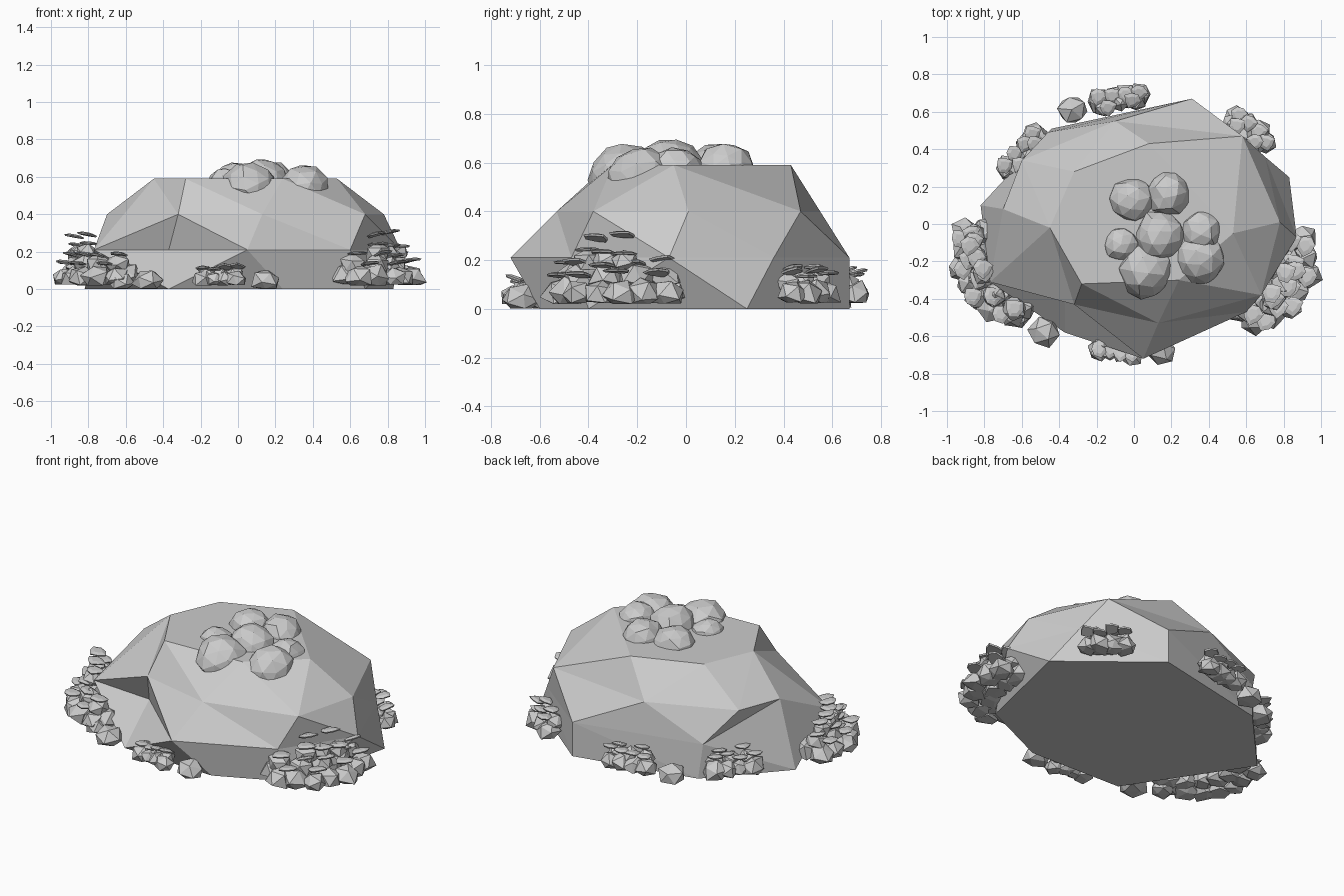
import bpy, bmesh, math, random
from mathutils import Vector, Matrix

random.seed(4)
cube = bpy.data.objects.get("Cube")
if cube:
    bpy.data.objects.remove(cube, do_unlink=True)

GREY = (0.6, 0.6, 0.6, 1)
stone = bpy.data.materials.new("stone_grey")
stone.use_nodes = True
stone.diffuse_color = GREY
stone.node_tree.nodes["Principled BSDF"].inputs["Base Color"].default_value = GREY


def finish(bm, name):
    mesh = bpy.data.meshes.new(name)
    bm.to_mesh(mesh)
    bm.free()
    mesh.materials.append(stone)
    obj = bpy.data.objects.new(name, mesh)
    bpy.context.collection.objects.link(obj)


def zip_rings(bm, low, high):
    """Triangulate between two closed rings, taking the shorter diagonal."""
    i = j = 0
    n, m = len(low), len(high)
    while i < n or j < m:
        a, b = low[i % n], high[j % m]
        c, d = low[(i + 1) % n], high[(j + 1) % m]
        if j == m or (i < n and (c.co - b.co).length < (d.co - a.co).length):
            bm.faces.new((a, c, b))
            i += 1
        else:
            bm.faces.new((a, d, b))
            j += 1


def add_stone(bm, centre, size, detail, jitter, floor):
    """Irregular faceted stone with a flat underside."""
    turn = Matrix.Rotation(random.uniform(0, math.tau), 3, 'Z') @ Matrix.Rotation(random.uniform(0, 3), 3, 'X')
    verts = bmesh.ops.create_icosphere(bm, subdivisions=detail, radius=1)["verts"]
    for v in verts:
        p = turn @ v.co * random.uniform(1 - jitter, 1 + jitter)
        p.z = max(p.z, floor)
        v.co = Vector(centre) + Vector(p[k] * size[k] for k in range(3))


def add_plate(bm, centre, radius):
    """Thin irregular cap whose outer edge is lifted."""
    axis = Vector((centre[1], -centre[0], 0)).normalized()
    tilt = Matrix.Rotation(random.uniform(.05, .35), 3, axis)
    start, sides = random.uniform(0, 1), 7
    rings = []
    for z, scale in ((-0.004, 0.9), (0.004, 1), (0.012, 0.55)):
        ring = []
        for k in range(sides):
            a = start + math.tau * k / sides
            r = radius * scale * (1 + 0.15 * math.sin(3 * a + start))
            ring.append(bm.verts.new(Vector(centre) + tilt @ Vector((r * math.cos(a), r * math.sin(a), z))))
        rings.append(ring)
    bm.faces.new(rings[0][::-1])
    bm.faces.new(rings[-1])
    for low, high in zip(rings, rings[1:]):
        for k in range(sides):
            q = (k + 1) % sides
            bm.faces.new((low[k], low[q], high[q], high[k]))


# Main rock: faceted rings from the ground up, each starting at the front
# (the spur and the right foot each belong to two rings and carry their own height)
spur = (-.77, -.31, .21)
foot = (-.82, .1, 0)
levels = [
    (0.0, [(.24, -.6), (.68, -.4), (.83, .25), (.31, .67), (-.44, .51), foot, (-.37, -.58)]),
    (0.21, [(.05, -.72), (.6, -.47), (.87, -.07), (.7, .36), (.31, .67), (-.46, .49),
            foot, spur, (-.37, -.34)]),
    (0.40, [(.13, -.53), (.68, -.38), (.78, .01), (.58, .47), (-.1, .55), (-.6, .34),
            (-.7, .08), spur, (-.32, -.43)]),
    (0.59, [(.24, -.3), (.53, -.05), (.08, .43), (-.32, .28), (-.45, -.02), (-.28, -.32)]),
]
bm = bmesh.new()
rings = [[bm.verts.new((*p, z)[:3]) for p in pts] for z, pts in levels]
for low, high in zip(rings, rings[1:]):
    zip_rings(bm, low, high)
bm.faces.new(rings[0][::-1])
bm.faces.new(rings[-1])
bmesh.ops.remove_doubles(bm, verts=bm.verts[:], dist=.001)
bmesh.ops.recalc_face_normals(bm, faces=bm.faces[:])
finish(bm, "main_rock")

# Boulders heaped on the summit
bm = bmesh.new()
for x, y, z, r in ((-.01, .13, .57, .12), (.18, .16, .57, .12), (.14, -.06, .575, .135), (.36, -.04, .56, .11),
                   (-.07, -.11, .56, .095), (.06, -.25, .54, .148), (.35, -.18, .53, .142)):
    add_stone(bm, (x, y, z), (r, r, r * .93), 2, .07, -.8)
finish(bm, "summit_boulders")


def along(path, t):
    """Point at fraction t of a polyline."""
    s = t * (len(path) - 1)
    k = min(int(s), len(path) - 2)
    return Vector(path[k]).lerp(Vector(path[k + 1]), s - k)


def cluster(name, path, tiers, caps):
    """tiers: (count, height, inward scale, size); caps: the same for thin plates."""
    bm = bmesh.new()
    for rows, plate in ((tiers, False), (caps, True)):
        for count, z, inward, size in rows:
            for k in range(count):
                p = along(path, (k + .5) / count) * (inward + random.uniform(-.02, .02))
                if plate:
                    add_plate(bm, (p.x, p.y, z + random.uniform(-.015, .015)), size)
                else:
                    r = size * random.uniform(.9, 1.1)
                    add_stone(bm, (p.x, p.y, z), (r, r, r * .95), 1, .12, -.45)
    finish(bm, name)


# Large side clusters, piled in tiers
cluster("left_cluster", [(.88, -.03), (.92, -.25), (.83, -.46), (.6, -.53)],
        [(7, .055, 1, .076), (6, .065, .87, .08), (5, .125, .92, .07)],
        [(4, .145, 1.02, .055), (5, .185, .94, .055)])
cluster("left_cluster_top", [(.86, -.2), (.8, -.33), (.7, -.42)],
        [(3, .19, 1, .064)], [(3, .235, 1.03, .055), (2, .295, .99, .055)])
cluster("right_cluster", [(-.9, .01), (-.92, -.22), (-.83, -.4), (-.61, -.51)],
        [(7, .055, 1, .076), (6, .065, .89, .08), (5, .125, .94, .067)],
        [(4, .14, 1.02, .05), (5, .19, .95, .052)])
cluster("right_cluster_top", [(-.88, -.05), (-.86, -.18), (-.78, -.3)],
        [(3, .185, .99, .06)], [(3, .23, 1, .05), (2, .28, 1, .052)])

# Small clusters around the back and front
for name, path in (("back_left_cluster", [(.52, .59), (.63, .51), (.71, .4)]),
                   ("back_cluster", [(-.22, .65), (-.08, .69), (.06, .68)]),
                   ("back_right_cluster", [(-.5, .49), (-.6, .4), (-.69, .27)])):
    cluster(name, path, [(4, .055, 1, .072), (3, .1, .95, .058)], [(4, .145, 1.02, .045), (2, .165, .95, .045)])
cluster("front_cluster", [(-.21, -.65), (-.1, -.69), (.02, -.7)],
        [(4, .045, 1, .057), (3, .075, .96, .047)], [(4, .11, 1, .045)])

# Loose stones at the foot of the rock
bm = bmesh.new()
for x, y, r in ((-.48, -.58, .086), (.15, -.68, .082), (-.33, .61, .082), (-.62, -.49, .075)):
    add_stone(bm, (x, y, r * .45), (r, r, r * .85), 1, .1, -.5)
finish(bm, "loose_stones")
